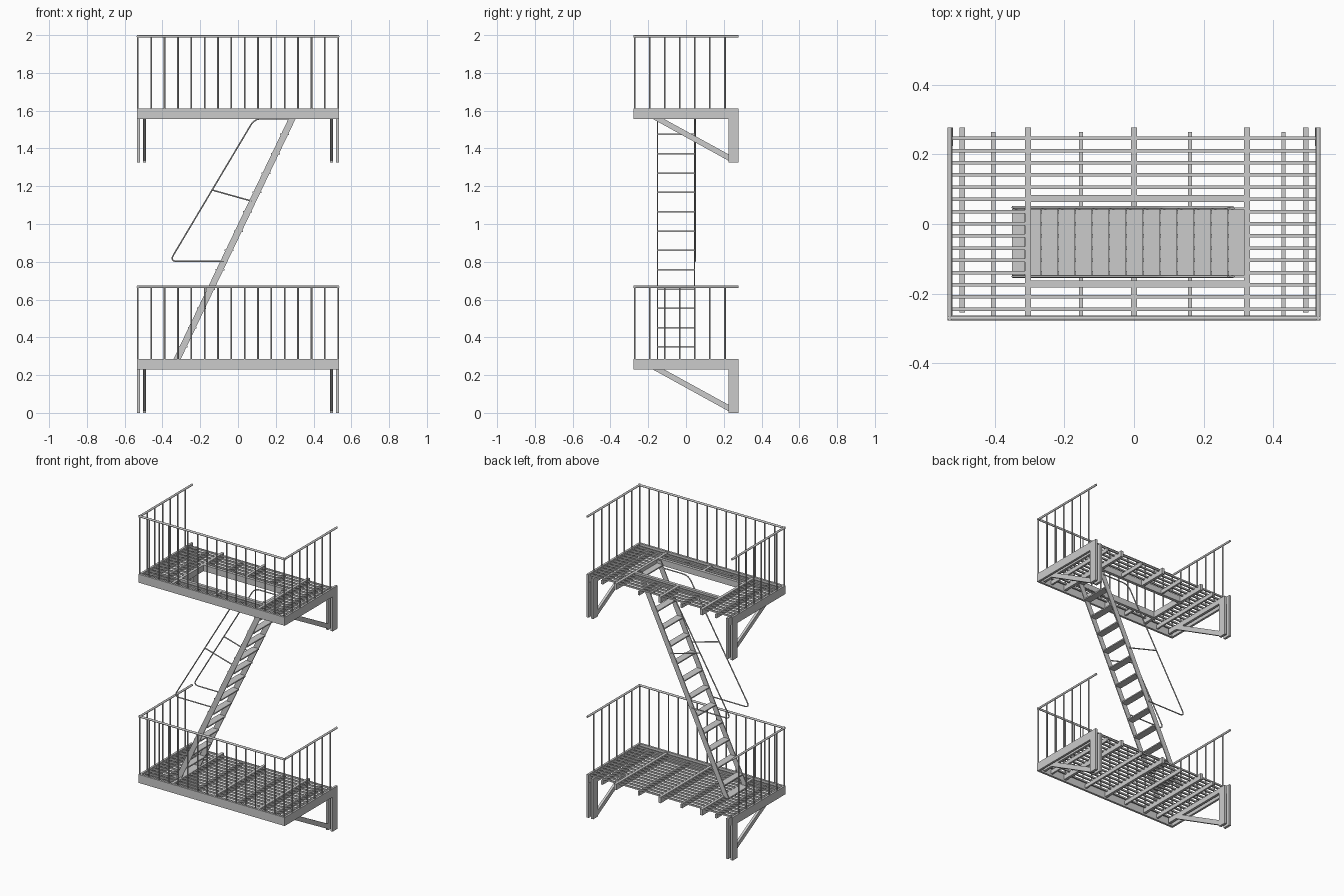
import bpy, bmesh, math
from mathutils import Vector, Matrix

if "Cube" in bpy.data.objects:
    bpy.data.objects.remove(bpy.data.objects["Cube"])


def finish(name, bm, smooth=False):
    me = bpy.data.meshes.new(name)
    bm.normal_update()
    bm.to_mesh(me)
    bm.free()
    ob = bpy.data.objects.new(name, me)
    bpy.context.collection.objects.link(ob)
    if smooth:
        for p in me.polygons:
            p.use_smooth = len(p.vertices) == 4
    return ob


def boxes(name, items):
    """items: (x0, x1, y0, y1, z0, z1)"""
    bm = bmesh.new()
    for x0, x1, y0, y1, z0, z1 in items:
        m = Matrix.Translation(((x0 + x1) / 2, (y0 + y1) / 2, (z0 + z1) / 2))
        bmesh.ops.create_cube(bm, size=1, matrix=m @ Matrix.Diagonal((x1 - x0, y1 - y0, z1 - z0, 1)))
    return finish(name, bm)


def rods(name, segs, r, n=8):
    bm = bmesh.new()
    for a, b in segs:
        a, b = Vector(a), Vector(b)
        d = b - a
        m = Matrix.Translation((a + b) / 2) @ d.to_track_quat('Z', 'Y').to_matrix().to_4x4()
        bmesh.ops.create_cone(bm, cap_ends=True, segments=n, radius1=r, radius2=r, depth=d.length, matrix=m)
    return finish(name, bm, True)


def prisms(name, profile, axis, spans):
    """Extrude a 2D profile (xz along y, or yz along x) over each span."""
    bm = bmesh.new()
    for lo, hi in spans:
        pt = (lambda p, t: (p[0], t, p[1])) if axis == 'y' else (lambda p, t: (t, p[0], p[1]))
        f = bm.faces.new([bm.verts.new(pt(p, lo)) for p in profile])
        ext = bmesh.ops.extrude_face_region(bm, geom=[f])['geom']
        off = (0, hi - lo, 0) if axis == 'y' else (hi - lo, 0, 0)
        bmesh.ops.translate(bm, vec=off, verts=[v for v in ext if isinstance(v, bmesh.types.BMVert)])
    bmesh.ops.recalc_face_normals(bm, faces=bm.faces)
    return finish(name, bm)


X, Y = 0.536, 0.277                       # half extents
HX0, HX1, HY0, HY1 = -0.305, 0.325, -0.173, 0.073   # stair opening


def split(lo, hi, a, b, cut):
    return [(lo, a), (b, hi)] if cut else [(lo, hi)]


def platform(label, b, hatch):
    # outer frame, open towards the wall
    boxes(label + "_frame", [(-X, X, -Y, -Y + 0.014, b, b + 0.056)] +
          [(min(s * X, s * (X - 0.014)), max(s * X, s * (X - 0.014)), -Y + 0.014, Y, b, b + 0.056) for s in (-1, 1)])

    # floor slats
    segs = []
    for i in range(15):
        y = -0.245 + i * 0.0351
        for x0, x1 in split(-0.524, 0.524, HX0, HX1, hatch and HY0 - 0.01 < y < HY1 + 0.01):
            segs.append((x0, x1, y - 0.005, y + 0.005, b + 0.038, b + 0.048))
    boxes(label + "_slats", segs)

    # heavy cross bars and light bars beneath the slats
    bars = []
    for x in (HX0, 0, HX1):
        for y0, y1 in split(-0.265, Y, HY0, HY1, hatch and x == 0):
            bars.append((x - 0.009, x + 0.009, y0, y1, b + 0.01, b + 0.05))
    for x in (-0.405, -0.152, 0.161, 0.43):
        for y0, y1 in split(-0.265, 0.265, HY0, HY1, hatch and HX0 < x < HX1):
            bars.append((x - 0.006, x + 0.006, y0, y1, b + 0.012, b + 0.038))
    if hatch:
        bars += [(HX0, HX1, y - 0.01, y + 0.01, b + 0.01, b + 0.05) for y in (HY0, HY1)]
    boxes(label + "_cross_bars", bars)

    # wall legs and bracket arms
    legs = []
    for s in (-1, 1):
        for c in (0.528, 0.494):
            legs.append((s * c - 0.008, s * c + 0.008, 0.225, Y, b - 0.229, b + (0 if c > 0.5 else 0.038)))
        legs.append((s * 0.494 - 0.008, s * 0.494 + 0.008, -0.255, 0.225, b + 0.005, b + 0.038))
    boxes(label + "_wall_legs", legs)
    prisms(label + "_diagonal_braces",
           [(-0.185, b + 0.006), (-0.125, b + 0.006), (0.227, b - 0.187), (0.227, b - 0.221)],
           'x', [(s * 0.494 - 0.008, s * 0.494 + 0.008) for s in (-1, 1)])

    # balusters
    z0, z1, e = b + 0.05, b + 0.44, 0.53
    pts = [(-e + i * 2 * e / 15, -0.271) for i in range(16)]
    pts += [(s * e, -0.271 + i * 0.0795) for s in (-1, 1) for i in range(1, 7)]
    rods(label + "_balusters", [((x, y, z0), (x, y, z1)) for x, y in pts], 0.0045)

    # top rail
    z = b + 0.438
    rods(label + "_top_rail", [((-X, -0.271, z), (X, -0.271, z))] +
         [((s * e, -Y, z), (s * e, Y, z)) for s in (-1, 1)], 0.0068, 12)


platform("lower", 0.229, False)
platform("upper", 1.555, True)


# stair line: x position at a given height
def sx(z):
    return -0.322 + (z - 0.285) * 0.607 / 1.27


# sloped stringers
zb, zt, w = 0.27, 1.603, 0.019
prisms("stair_stringers", [(sx(zb) - w, zb), (sx(zb) + w, zb), (sx(zt) + w, zt), (sx(zt) - w, zt)],
       'y', [(-0.154, -0.148), (0.042, 0.048)])

# treads
heights = [0.275] + [0.349 + 0.1023 * i for i in range(13)]
boxes("stair_treads", [(sx(z) - 0.0235, sx(z) + 0.0235, -0.149, 0.043, z - 0.004, z + 0.004) for z in heights])


# bent stair handrails with a middle stay
def handrail(name, y):
    cu = bpy.data.curves.new(name, 'CURVE')
    cu.dimensions = '3D'
    cu.bevel_depth = 0.0038
    cu.bevel_resolution = 2
    cu.use_fill_caps = True
    corners = [(sx(1.558), 1.558), (0.088, 1.558), (-0.362, 0.802), (sx(0.802), 0.802)]
    path = [Vector(corners[0])]
    for i in (1, 2):
        p, c, n = (Vector(corners[j]) for j in (i - 1, i, i + 1))
        a, d = c + (p - c).normalized() * 0.04, c + (n - c).normalized() * 0.04
        for k in range(7):
            t = k / 6
            path.append(a * (1 - t) ** 2 + c * 2 * t * (1 - t) + d * t * t)
    path.append(Vector(corners[3]))
    for line in (path, [Vector((-0.137, 1.18)), Vector((sx(1.12), 1.12))]):
        sp = cu.splines.new('POLY')
        sp.points.add(len(line) - 1)
        for q, v in zip(sp.points, line):
            q.co = (v.x, y, v.y, 1)
    ob = bpy.data.objects.new(name, cu)
    bpy.context.collection.objects.link(ob)


handrail("stair_handrail_front", -0.151)
handrail("stair_handrail_back", 0.048)
